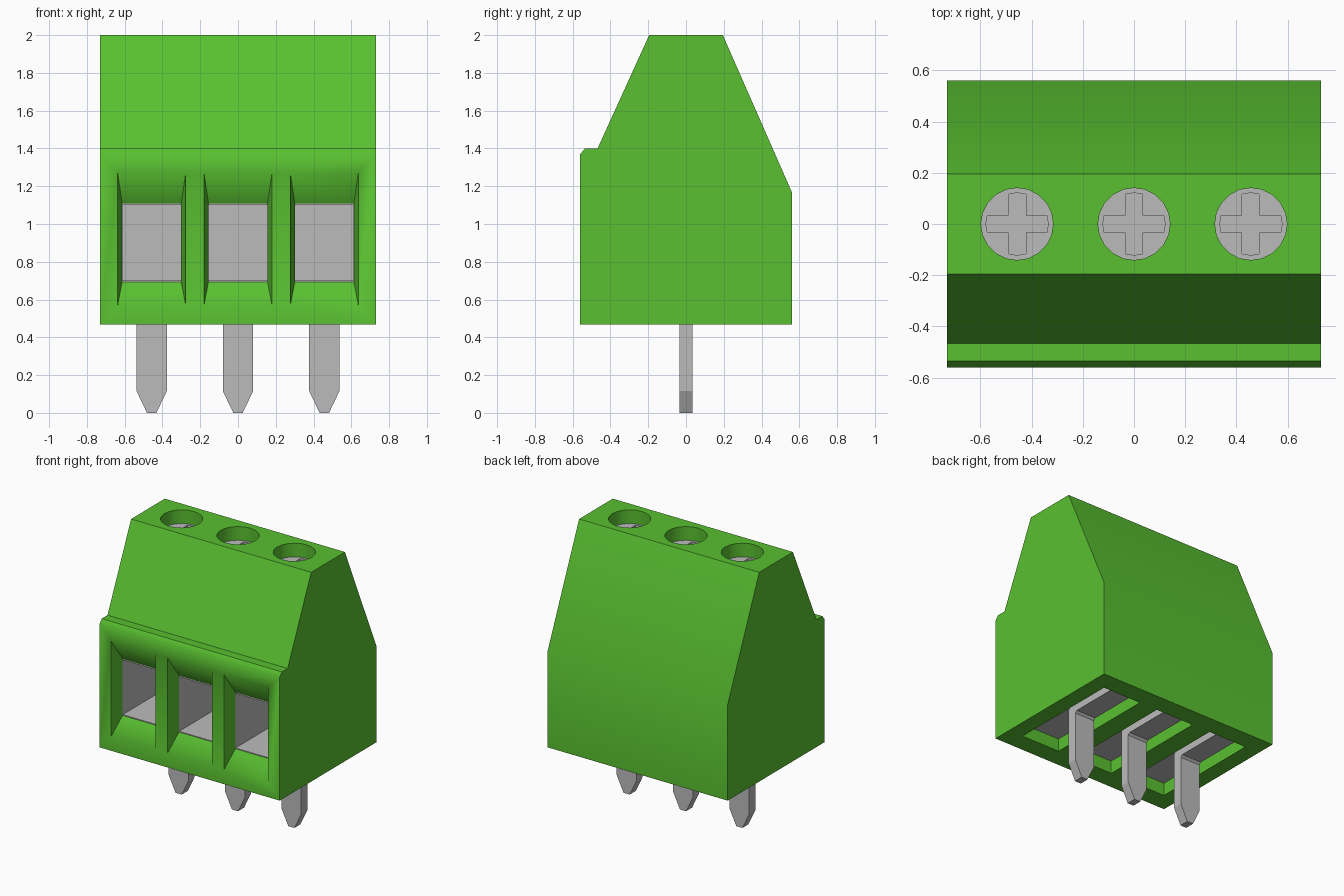
import bpy, bmesh, math
from mathutils import Matrix, Vector

cube = bpy.data.objects.get("Cube")
if cube:
    bpy.data.objects.remove(cube, do_unlink=True)

PITCH = 0.457
POLES = (-PITCH, 0.0, PITCH)


def material(name, rgb):
    m = bpy.data.materials.new(name)
    m.use_nodes = True
    m.diffuse_color = (*rgb, 1)
    m.node_tree.nodes["Principled BSDF"].inputs["Base Color"].default_value = (*rgb, 1)
    return m


GREEN = material("green plastic", (0.10, 0.53, 0.03))
GREY = material("grey metal", (0.50, 0.50, 0.50))


def finish(bm, name, mat):
    bmesh.ops.recalc_face_normals(bm, faces=bm.faces)
    me = bpy.data.meshes.new(name)
    bm.to_mesh(me)
    bm.free()
    me.materials.append(mat)
    ob = bpy.data.objects.new(name, me)
    bpy.context.collection.objects.link(ob)
    return ob


def loft(name, ring_a, ring_b, mat):
    """Closed solid between two matching rings of points."""
    bm = bmesh.new()
    a = [bm.verts.new(p) for p in ring_a]
    b = [bm.verts.new(p) for p in ring_b]
    n = len(a)
    bm.faces.new(a)
    bm.faces.new(b[::-1])
    for i in range(n):
        j = (i + 1) % n
        bm.faces.new((a[i], b[i], b[j], a[j]))
    return finish(bm, name, mat)


def along_x(name, profile, x0, x1, mat):
    return loft(name, [(x0, y, z) for y, z in profile], [(x1, y, z) for y, z in profile], mat)


def along_z(name, outline, z0, z1, mat):
    return loft(name, [(x, y, z0) for x, y in outline], [(x, y, z1) for x, y in outline], mat)


def box(name, x0, x1, y0, y1, z0, z1, mat):
    return along_z(name, [(x0, y0), (x1, y0), (x1, y1), (x0, y1)], z0, z1, mat)


def circle(cx, r, n=20):
    return [(cx + r * math.cos(2 * math.pi * i / n), r * math.sin(2 * math.pi * i / n))
            for i in range(n)]


def cross(cx, w, r):
    """Outline of a cross slot with slightly rounded ends."""
    pts = []
    for k in range(4):
        turn = Matrix.Rotation(k * math.pi / 2, 2)
        for p in ((r - 0.006, -w), (r, 0), (r - 0.006, w), (w, w)):
            v = turn @ Vector(p)
            pts.append((cx + v.x, v.y))
    return pts


def activate(ob):
    bpy.ops.object.select_all(action='DESELECT')
    ob.select_set(True)
    bpy.context.view_layer.objects.active = ob


def cut(ob, cutter):
    activate(ob)
    mod = ob.modifiers.new("cut", 'BOOLEAN')
    mod.operation = 'DIFFERENCE'
    mod.solver = 'EXACT'
    mod.object = cutter
    bpy.ops.object.modifier_apply(modifier=mod.name)
    bpy.data.objects.remove(cutter, do_unlink=True)


def smooth(ob, degrees):
    activate(ob)
    bpy.ops.object.shade_smooth_by_angle(angle=math.radians(degrees))


# Housing: one side profile run across the width
housing = along_x("housing", [
    (-0.56, 0.467), (-0.56, 1.37), (-0.535, 1.40), (-0.468, 1.40),
    (-0.195, 2.0), (0.195, 2.0), (0.56, 1.17), (0.56, 0.467)], -0.73, 0.73, GREEN)


def funnel(cx):
    """Flared wire entry, carried a little past the front face."""
    rings = []
    for t in (-0.2, 1.0):
        w = 0.18 - 0.025 * t
        lo, hi = 0.57 + 0.13 * t, 1.27 - 0.17 * t
        y = -0.56 + 0.105 * t
        rings.append([(cx - w, y, lo), (cx + w, y, lo), (cx + w, y, hi), (cx - w, y, hi)])
    return loft("cutter", rings[0], rings[1], GREEN)


for cx in POLES:
    cage_size = (cx - 0.17, cx + 0.17, -0.46, 0.43, 0.56, 1.16)
    # Housing openings: cage pocket, wire entry, slot below, screw hole above
    cut(housing, box("cutter", *cage_size, GREEN))
    cut(housing, funnel(cx))
    cut(housing, box("cutter", cx - 0.155, cx + 0.155, -0.42, 0.42, 0.3, 0.6, GREEN))
    cut(housing, along_z("cutter", circle(cx, 0.141), 1.80, 2.2, GREEN))
smooth(housing, 40)

for side, cx in zip(("right", "middle", "left"), POLES):
    # Metal clamp cage with its wire tunnel
    cage = box(side + "_clamp_cage", cx - 0.17, cx + 0.17, -0.46, 0.43, 0.56, 1.16, GREY)
    cut(cage, box("cutter", cx - 0.155, cx + 0.155, -0.6, 0.40, 0.70, 1.10, GREY))

    # Screw with a cross slot, sunk in its hole
    screw = along_z(side + "_screw", circle(cx, 0.141), 1.25, 1.90, GREY)
    cut(screw, along_z("cutter", cross(cx, 0.034, 0.122), 1.85, 2.0, GREY))
    smooth(screw, 30)

    # Bent solder pin with a tapered tip
    pin = along_x(side + "_pin", [
        (-0.035, 0), (0.035, 0), (0.035, 0.47), (0.05, 0.485), (0.42, 0.485),
        (0.42, 0.565), (0.0, 0.565), (-0.025, 0.55), (-0.035, 0.52)], -0.08, 0.08, GREY)
    bm = bmesh.new()
    bm.from_mesh(pin.data)
    bmesh.ops.bisect_plane(bm, geom=bm.verts[:] + bm.edges[:] + bm.faces[:],
                           plane_co=(0, 0, 0.115), plane_no=(0, 0, 1))
    for v in bm.verts:
        if v.co.z < 0.01:
            v.co.x *= 0.31
    bm.to_mesh(pin.data)
    bm.free()
    pin.location.x = cx
